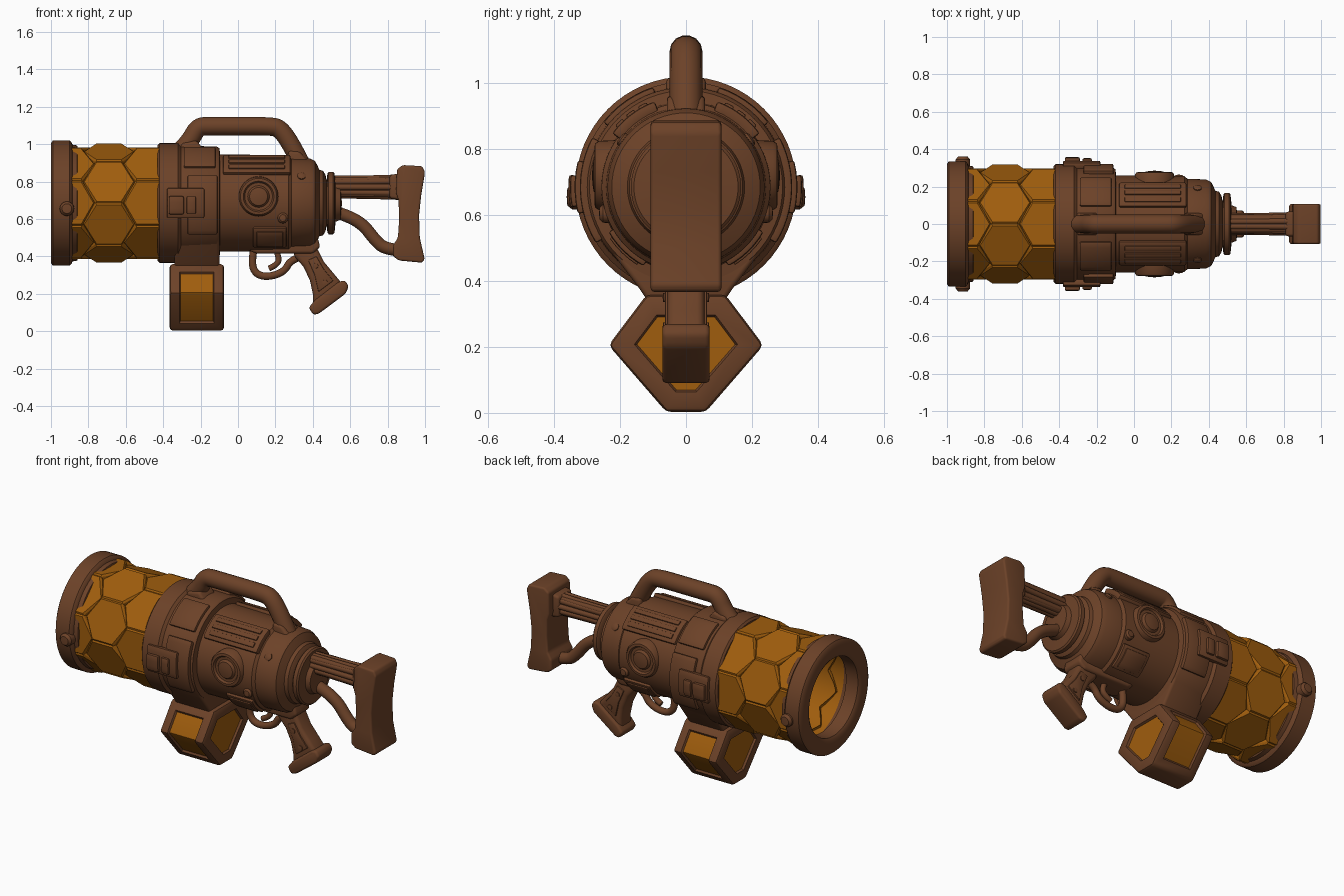
import bpy, bmesh, math
from mathutils import Vector

if "Cube" in bpy.data.objects:
    bpy.data.objects.remove(bpy.data.objects["Cube"])

ZC = 0.685  # height of the barrel axis


def material(name, rgb):
    m = bpy.data.materials.new(name)
    m.diffuse_color = (*rgb, 1)
    m.use_nodes = True
    m.node_tree.nodes["Principled BSDF"].inputs["Base Color"].default_value = m.diffuse_color
    return m


BROWN = material("brown_metal", (0.150, 0.054, 0.021))
AMBER = material("amber_honeycomb", (0.350, 0.110, 0.004))


def finish(name, bm, mats=(BROWN,), bevel=0.0, segs=3, angle=35):
    bmesh.ops.remove_doubles(bm, verts=bm.verts, dist=1e-5)
    bmesh.ops.recalc_face_normals(bm, faces=bm.faces)
    if bevel:
        sharp = [e for e in bm.edges if len(e.link_faces) == 2
                 and e.calc_face_angle(0) > math.radians(25)]
        bmesh.ops.bevel(bm, geom=sharp, offset=bevel, segments=segs, profile=0.5,
                        affect='EDGES', clamp_overlap=True)
    me = bpy.data.meshes.new(name)
    bm.to_mesh(me)
    bm.free()
    ob = bpy.data.objects.new(name, me)
    bpy.context.collection.objects.link(ob)
    for m in mats:
        me.materials.append(m)
    bpy.ops.object.select_all(action='DESELECT')
    ob.select_set(True)
    bpy.context.view_layer.objects.active = ob
    bpy.ops.object.shade_smooth_by_angle(angle=math.radians(angle))
    return ob


def lathe(name, profile, origin=(0, 0, ZC), axis=(1, 0, 0), n=64, closed=False, mat=BROWN):
    """Turn (along, radius) points around an axis."""
    bm = bmesh.new()
    q = Vector(axis).to_track_quat('Z', 'Y')
    rings = [[bm.verts.new(Vector(origin) + q @ Vector((r * math.cos(2 * math.pi * k / n),
              r * math.sin(2 * math.pi * k / n), t))) for k in range(n)] for t, r in profile]
    for i in range(len(rings) - (0 if closed else 1)):
        a, b = rings[i], rings[(i + 1) % len(rings)]
        for k in range(n):
            bm.faces.new((a[k], a[(k + 1) % n], b[(k + 1) % n], b[k]))
    return finish(name, bm, (mat,))


def prism(name, pts, lo, hi, axis='y', bevel=0.015, segs=3):
    """Extrude a side (x,z) or end (y,z) outline."""
    bm = bmesh.new()
    place = (lambda p, d: (p[0], d, p[1])) if axis == 'y' else (lambda p, d: (d, p[0], p[1]))
    a = [bm.verts.new(place(p, lo)) for p in pts]
    b = [bm.verts.new(place(p, hi)) for p in pts]
    bm.faces.new(a)
    bm.faces.new(b[::-1])
    for i in range(len(pts)):
        j = (i + 1) % len(pts)
        bm.faces.new((a[i], a[j], b[j], b[i]))
    return finish(name, bm, bevel=bevel, segs=segs)


def arc_plate(name, x0, x1, a0, a1, r0, r1, bevel=0.008):
    """Curved plate hugging the body; angles in degrees from the top."""
    bm = bmesh.new()
    n = max(2, int(abs(a1 - a0) / 5))
    rows = []
    for i in range(n + 1):
        a = math.radians(a0 + (a1 - a0) * i / n)
        rows.append([bm.verts.new((x, r * math.sin(a), ZC + r * math.cos(a)))
                     for x, r in ((x0, r0), (x1, r0), (x1, r1), (x0, r1))])
    for p, q in zip(rows, rows[1:]):
        for k in range(4):
            bm.faces.new((p[k], p[(k + 1) % 4], q[(k + 1) % 4], q[k]))
    bm.faces.new(rows[0])
    bm.faces.new(rows[-1][::-1])
    return finish(name, bm, bevel=bevel, segs=2)


def tube(name, pts, r):
    """Round bar along a smooth path, turned into a mesh."""
    cu = bpy.data.curves.new(name, 'CURVE')
    cu.dimensions = '3D'
    cu.bevel_depth, cu.bevel_resolution, cu.use_fill_caps = r, 5, True
    sp = cu.splines.new('NURBS')
    sp.points.add(len(pts) - 1)
    for p, co in zip(sp.points, pts):
        p.co = (*co, 1)
    sp.order_u, sp.use_endpoint_u, sp.resolution_u = 3, True, 8
    tmp = bpy.data.objects.new(name + "_path", cu)
    bpy.context.collection.objects.link(tmp)
    me = bpy.data.meshes.new_from_object(tmp.evaluated_get(bpy.context.evaluated_depsgraph_get()))
    bm = bmesh.new()
    bm.from_mesh(me)
    bpy.data.objects.remove(tmp)
    return finish(name, bm)


# Muzzle ring and hollow barrel
lathe("muzzle_ring", [(-0.99, 0.235), (-1.0, 0.25), (-1.0, 0.32), (-0.99, 0.335), (-0.90, 0.335),
                      (-0.89, 0.325), (-0.885, 0.312), (-0.86, 0.308), (-0.855, 0.29),
                      (-0.90, 0.27), (-0.91, 0.235)], closed=True)
lathe("barrel_tube", [(-0.93, 0.255), (-0.93, 0.288), (-0.41, 0.288), (-0.41, 0), (-0.45, 0),
                      (-0.45, 0.255)], mat=AMBER)
for s in (-1, 1):
    lathe("muzzle_bolt", [(0.30, 0.04), (0.345, 0.038), (0.36, 0.026), (0.362, 0)],
          (-0.915, 0, 0.655), (0, s, 0), 24)

# Honeycomb tiles around the barrel
bm = bmesh.new()
R, H = 0.143, 0.123
for col in (-1, 0, 1):
    for k in range(8):
        a = math.radians(45 * k + (22.5 if col == 0 else 0))
        out = Vector((0, math.sin(a), math.cos(a)))
        side = Vector((0, math.cos(a), -math.sin(a)))
        rings = []
        for scale, dist in ((0.99, 0.270), (0.985, 0.287), (0.92, 0.298)):
            ring = []
            for j in range(6):
                t = math.radians(60 * j)
                x = -0.69 + 0.2145 * col + R * scale * math.cos(t)
                x = min(max(x, -0.91), -0.40)
                v = out * dist + side * (H / 0.866 * scale * math.sin(t))
                ring.append(bm.verts.new((x, v.y, ZC + v.z)))
            rings.append(ring)
        for lo, hi in zip(rings, rings[1:]):
            for j in range(6):
                bm.faces.new((lo[j], lo[(j + 1) % 6], hi[(j + 1) % 6], hi[j]))
        bm.faces.new(rings[-1])
finish("honeycomb_tiles", bm, (AMBER,), angle=10)

# Main body, collar and rear cap
lathe("body", [(-0.43, 0.27), (-0.43, 0.308), (-0.42, 0.32), (-0.32, 0.32), (-0.305, 0.305),
               (-0.115, 0.303), (-0.10, 0.293), (-0.095, 0.260), (0.27, 0.256), (0.285, 0.242),
               (0.385, 0.238), (0.412, 0.225), (0.425, 0.20), (0.435, 0.178), (0.455, 0.172),
               (0.468, 0.15), (0.474, 0.12), (0.478, 0.158), (0.485, 0.167), (0.508, 0.167),
               (0.516, 0.158), (0.522, 0.10), (0.548, 0.09), (0.556, 0)])

# Mirrored side details
for s in (-1, 1):
    arc_plate("side_strap", -0.27, -0.11, s * 62, s * 122, 0.28, 0.322)
    arc_plate("upper_strap", -0.29, -0.12, s * 18, s * 52, 0.28, 0.319)
    arc_plate("clip_base", -0.38, -0.18, s * 76, s * 104, 0.30, 0.338)
    arc_plate("clip_block", -0.37, -0.29, s * 84, s * 100, 0.32, 0.357)
    arc_plate("clip_tongue", -0.275, -0.225, s * 84, s * 100, 0.32, 0.352)
    arc_plate("top_vent", -0.08, 0.28, s * 20, s * 54, 0.24, 0.277)
    for k in range(3):
        arc_plate("vent_bar", -0.05, 0.25, s * (25 + 9 * k), s * (31 + 9 * k), 0.26, 0.284, 0.004)
    arc_plate("lower_plate", 0.08, 0.26, s * 120, s * 152, 0.24, 0.272)
    arc_plate("lower_plate_panel", 0.10, 0.24, s * 124, s * 148, 0.25, 0.279, 0.004)
    lathe("side_dial", [(0.20, 0.108), (0.264, 0.105), (0.276, 0.097), (0.278, 0.082), (0.266, 0.074),
                        (0.266, 0.058), (0.280, 0.048), (0.284, 0.025), (0.285, 0)],
          (0.11, 0, 0.72), (0, s, 0), 40)
    lathe("side_rivet", [(0.20, 0.03), (0.252, 0.028), (0.262, 0.018), (0.264, 0)],
          (0.24, 0, 0.605), (0, s, 0), 20)
    lathe("cap_rivet", [(0.20, 0.022), (0.245, 0.022), (0.25, 0.014), (0.25, 0)],
          (0.34, 0, ZC), (0, s * 0.8, 0.6), 16)

# Carry handle
tube("carry_handle", [(-0.33, 0, 0.94), (-0.26, 0, 1.01), (-0.215, 0, 1.095), (-0.15, 0, 1.096),
                      (0.0, 0, 1.096), (0.17, 0, 1.096), (0.225, 0, 1.085), (0.29, 0, 0.99),
                      (0.35, 0, 0.87)], 0.05)
prism("handle_front_foot", [(-0.32, 0.95), (-0.30, 1.005), (-0.22, 1.02), (-0.17, 0.95)], -0.06, 0.06)
prism("handle_rear_foot", [(0.26, 0.88), (0.27, 0.965), (0.33, 0.96), (0.385, 0.90), (0.38, 0.85)],
      -0.058, 0.058)

# Magazine neck and box with recessed amber windows
prism("magazine_neck", [(-0.25, 0.52), (-0.14, 0.375), (-0.11, 0.33), (0.11, 0.33), (0.14, 0.375),
                        (0.25, 0.52)], -0.34, -0.10, 'x')
bm = bmesh.new()
outline = [(0.06, 0.003), (0.235, 0.205), (0.12, 0.358), (-0.12, 0.358), (-0.235, 0.205), (-0.06, 0.003)]
ends = [[bm.verts.new((x, y, z)) for y, z in outline] for x in (-0.365, -0.075)]
caps = [bm.faces.new(ends[0]), bm.faces.new(ends[1][::-1])]
walls = [bm.faces.new((ends[0][i], ends[0][(i + 1) % 6], ends[1][(i + 1) % 6], ends[1][i]))
         for i in range(6)]
bmesh.ops.recalc_face_normals(bm, faces=bm.faces)
bmesh.ops.bevel(bm, geom=bm.edges[:], offset=0.016, segments=2, profile=0.5, affect='EDGES')
bm.normal_update()
for s in (-1, 1):   # windows on the two slopes of each side
    faces = [f for f in bm.faces if f.normal.y * s > 0.3 and abs(f.normal.x) < 0.05
             and f.calc_center_median().y * s > 0.08
             and 0.03 < f.calc_center_median().z < 0.335]
    bmesh.ops.inset_region(bm, faces=faces, thickness=0.036, depth=0, use_even_offset=True)
    bmesh.ops.inset_region(bm, faces=faces, thickness=0.006, depth=-0.012, use_even_offset=True)
    for f in faces:
        f.material_index = 1
for f in [f for f in bm.faces if abs(f.normal.x) > 0.98 and f.calc_area() > 0.03]:
    bmesh.ops.inset_region(bm, faces=[f], thickness=0.045, depth=0, use_even_offset=True)
    bmesh.ops.inset_region(bm, faces=[f], thickness=0.006, depth=-0.012, use_even_offset=True)
    f.material_index = 1
finish("magazine_box", bm, (BROWN, AMBER))

# Trigger group
prism("lower_rail", [(0.06, 0.47), (0.06, 0.43), (0.10, 0.415), (0.40, 0.415), (0.44, 0.45), (0.42, 0.52)],
      -0.07, 0.07)
tube("trigger_guard", [(0.085, 0, 0.44), (0.07, 0, 0.36), (0.10, 0, 0.30), (0.17, 0, 0.29),
                       (0.25, 0, 0.32), (0.28, 0, 0.38), (0.34, 0, 0.40)], 0.02)
tube("trigger", [(0.20, 0, 0.44), (0.225, 0, 0.385), (0.20, 0, 0.35), (0.165, 0, 0.335)], 0.016)

# Pistol grip
prism("pistol_grip", [(0.29, 0.46), (0.30, 0.40), (0.35, 0.345), (0.385, 0.27), (0.40, 0.20), (0.40, 0.13),
                      (0.56, 0.25), (0.51, 0.31), (0.46, 0.37), (0.43, 0.43), (0.41, 0.47)],
      -0.056, 0.056, bevel=0.022)
prism("grip_base", [(0.378, 0.125), (0.402, 0.088), (0.43, 0.092), (0.575, 0.20), (0.592, 0.24),
                    (0.572, 0.272), (0.54, 0.265), (0.41, 0.165)], -0.072, 0.072, bevel=0.02)
for s in (-1, 1):
    prism("grip_panel", [(0.375, 0.38), (0.41, 0.30), (0.43, 0.21), (0.51, 0.27), (0.46, 0.33), (0.42, 0.40)],
          s * 0.05, s * 0.064, bevel=0.005, segs=2)
    for x, z in ((0.415, 0.35), (0.465, 0.26)):
        lathe("grip_screw", [(0.055, 0.015), (0.069, 0.014), (0.071, 0)], (x, 0, z), (0, s, 0), 16)

# Shoulder stock: fluted upper strut, curved lower strut and butt pad
prism("upper_strut_core", [(0.50, 0.72), (0.50, 0.825), (0.88, 0.825), (0.88, 0.715)], -0.045, 0.045)
for k in range(10):
    t = 2 * math.pi * k / 10
    y, z = 0.042 * math.cos(t), 0.77 + 0.048 * math.sin(t)
    tube("strut_flute", [(0.51, y, z), (0.70, y, z), (0.86, y * 1.15, 0.77 + (z - 0.77) * 1.15)], 0.016)
prism("strut_socket", [(0.81, 0.71), (0.81, 0.835), (0.88, 0.845), (0.88, 0.70)], -0.066, 0.066)
tube("lower_strut", [(0.51, 0, 0.64), (0.58, 0, 0.62), (0.67, 0, 0.57), (0.73, 0, 0.49), (0.79, 0, 0.435),
                     (0.90, 0, 0.43)], 0.034)
prism("butt_pad", [(0.85, 0.865), (0.88, 0.888), (0.985, 0.882), (1.0, 0.85), (0.98, 0.73), (0.968, 0.62),
                   (0.972, 0.50), (0.998, 0.385), (0.985, 0.366), (0.86, 0.378), (0.83, 0.40),
                   (0.83, 0.46), (0.855, 0.50), (0.862, 0.60), (0.858, 0.70), (0.845, 0.74)],
      -0.107, 0.107, bevel=0.032, segs=4)
